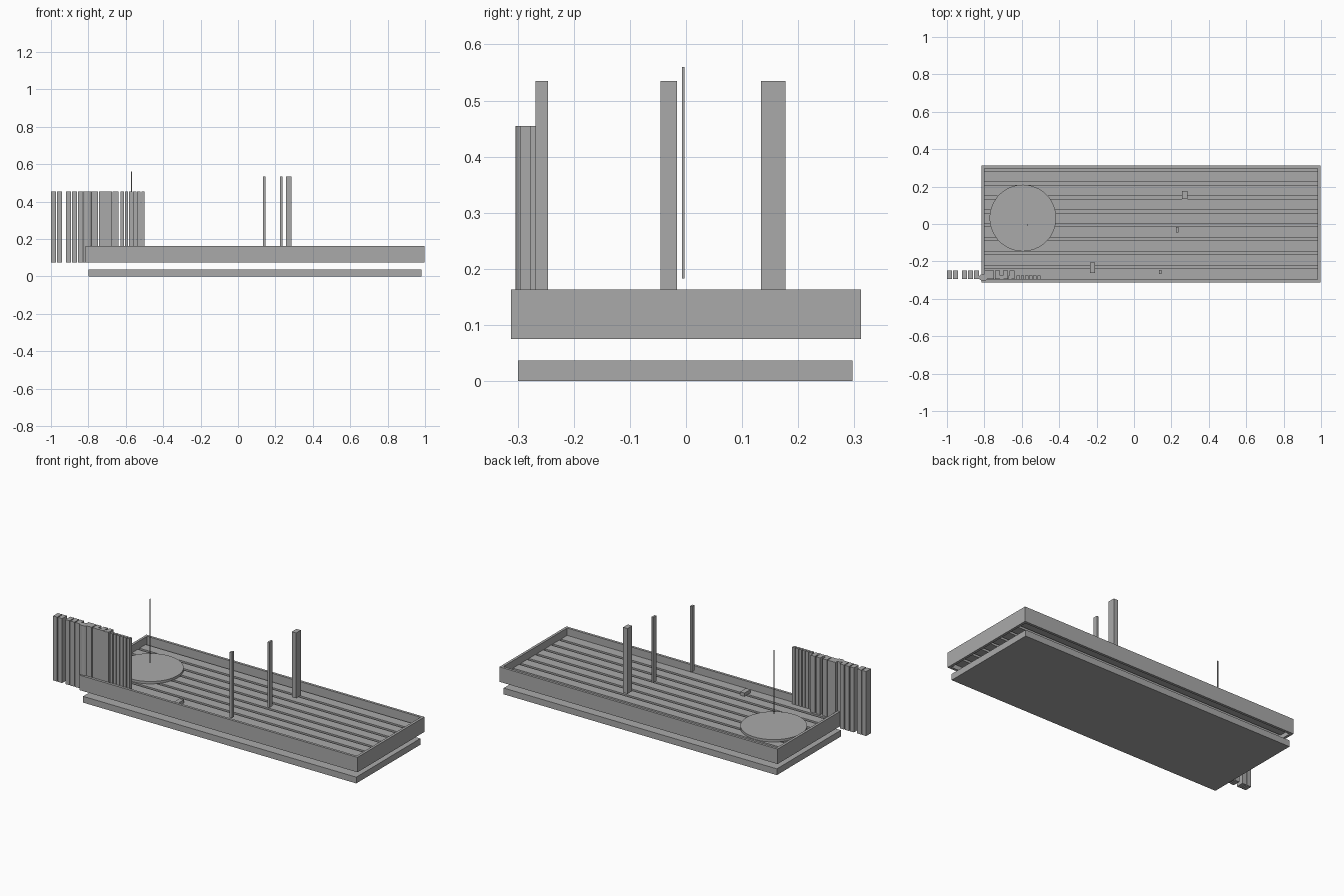
import bpy, bmesh, math

if "Cube" in bpy.data.objects:
    bpy.data.objects.remove(bpy.data.objects["Cube"])

# one plain grey for the whole model
grey = bpy.data.materials.new("plain grey")
grey.diffuse_color = (0.4, 0.4, 0.4, 1)
grey.use_nodes = True
grey.node_tree.nodes["Principled BSDF"].inputs["Base Color"].default_value = grey.diffuse_color


def finish(name, bm):
    me = bpy.data.meshes.new(name)
    bmesh.ops.recalc_face_normals(bm, faces=bm.faces)
    bm.to_mesh(me)
    bm.free()
    me.materials.append(grey)
    ob = bpy.data.objects.new(name, me)
    bpy.context.collection.objects.link(ob)
    return ob


def box(name, x0, x1, y0, y1, z0, z1):
    bm = bmesh.new()
    bmesh.ops.create_cube(bm, size=1)
    for v in bm.verts:
        v.co = ((x0 + x1) / 2 + v.co.x * (x1 - x0),
                (y0 + y1) / 2 + v.co.y * (y1 - y0),
                (z0 + z1) / 2 + v.co.z * (z1 - z0))
    return finish(name, bm)


def cylinder(name, x, y, z0, z1, r, sides, ry=None):
    bm = bmesh.new()
    bmesh.ops.create_cone(bm, cap_ends=True, segments=sides,
                          radius1=r, radius2=r, depth=z1 - z0)
    for v in bm.verts:
        v.co = (x + v.co.x, y + v.co.y * ((ry or r) / r), v.co.z + (z0 + z1) / 2)
    return finish(name, bm)


# base slab
box("base_slab", -0.80, 0.98, -0.299, 0.297, 0, 0.037)

# tray rim: mitred rectangular ring
X0, X1, Y0, Y1, Z0, Z1, T = -0.815, 0.997, -0.312, 0.312, 0.075, 0.163, 0.015
bm = bmesh.new()
rings = []
for inset, z in ((0, Z0), (0, Z1), (T, Z1), (T, Z0)):
    rings.append([bm.verts.new(p) for p in (
        (X0 + inset, Y0 + inset, z), (X1 - inset, Y0 + inset, z),
        (X1 - inset, Y1 - inset, z), (X0 + inset, Y1 - inset, z))])
for k in range(4):
    a, b = rings[k], rings[(k + 1) % 4]
    for i in range(4):
        j = (i + 1) % 4
        bm.faces.new((a[i], a[j], b[j], b[i]))
finish("tray_rim", bm)

# floor boards with narrow gaps
pitch = 0.0745
for i in range(8):
    y = -0.296 + i * pitch
    box(f"floor_board_{i + 1}", X0 + T, X1 - T, y, y + 0.058, 0.10, 0.12)

# round plate and the thin rod above it
cylinder("round_plate", -0.594, 0.032, 0.122, 0.136, 0.178, 64)
box("thin_rod", -0.572, -0.567, -0.0075, -0.0025, 0.183, 0.56)

# standing posts and a short block
box("post_front", 0.133, 0.147, -0.268, -0.246, 0.15, 0.535)
box("post_middle", 0.225, 0.237, -0.045, -0.016, 0.15, 0.535)
box("post_back", 0.257, 0.285, 0.134, 0.177, 0.15, 0.535)
box("short_block", -0.236, -0.208, -0.262, -0.207, 0.12, 0.14)

# fence: deep pickets, then thin pickets, and one rounded stake
deep = (-1.0, -0.968, -0.92, -0.888, -0.856, -0.80, -0.775, -0.743, -0.70, -0.665)
for i, x in enumerate(deep):
    box(f"deep_picket_{i + 1}", x, x + 0.027, -0.293, -0.249, 0.075, 0.455)
thin = (-0.717, -0.672, -0.627, -0.605, -0.583, -0.561, -0.539, -0.517)
for i, x in enumerate(thin):
    box(f"thin_picket_{i + 1}", x, x + 0.018, -0.296, -0.276, 0.075, 0.455)
cylinder("rounded_stake", -0.805, -0.285, 0.075, 0.455, 0.026, 10, 0.019)
